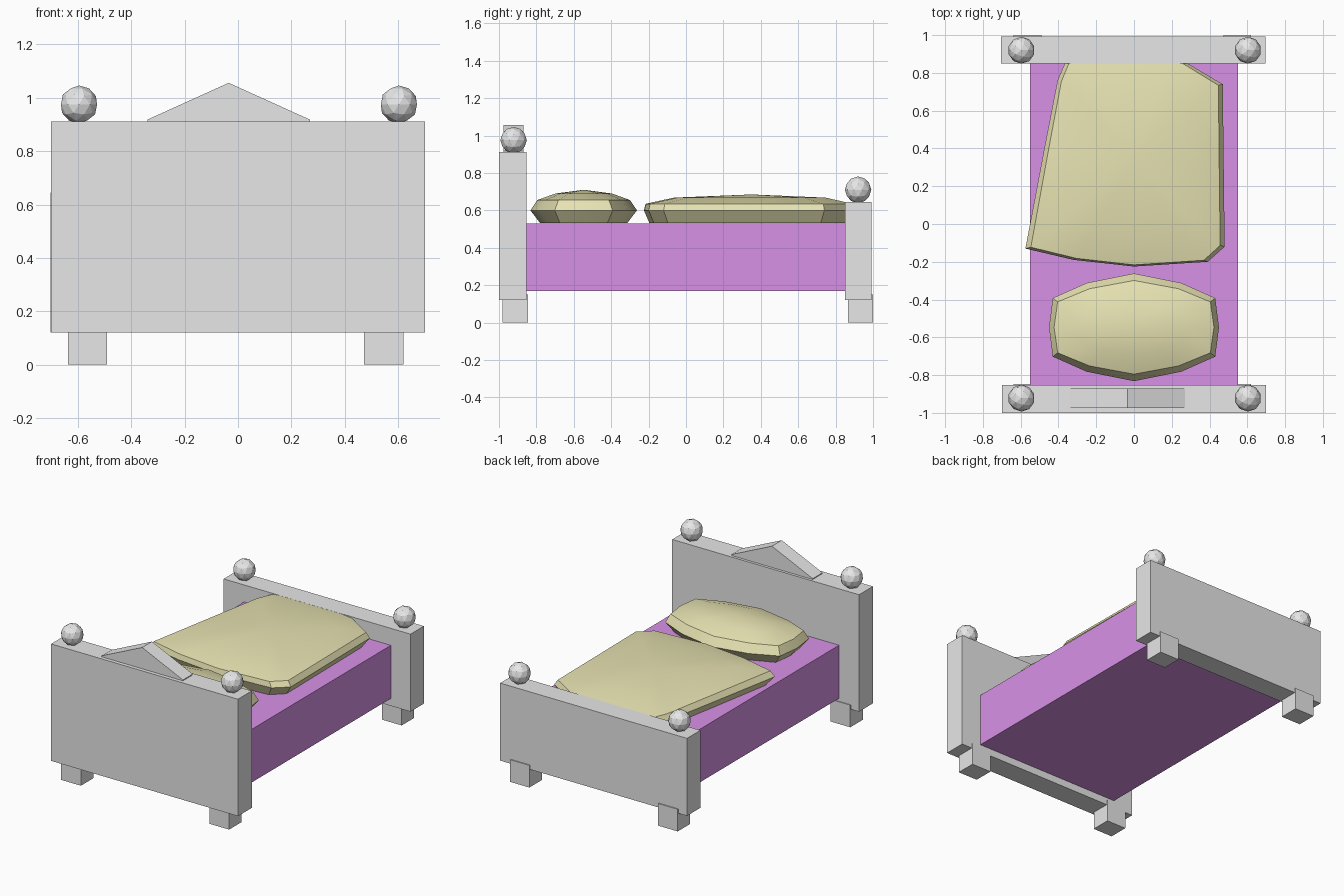
import bpy
import math

cube = bpy.data.objects.get("Cube")
if cube:
    bpy.data.objects.remove(cube, do_unlink=True)


def material(name, rgb):
    mat = bpy.data.materials.new(name)
    mat.use_nodes = True
    colour = (*rgb, 1)
    mat.diffuse_color = colour
    mat.node_tree.nodes["Principled BSDF"].inputs["Base Color"].default_value = colour
    return mat


grey = material("frame grey", (0.8, 0.8, 0.8))
purple = material("mattress purple", (0.8, 0.33, 0.93))
cream = material("bedding cream", (0.9, 0.86, 0.5))


def mesh_object(name, verts, faces, mat):
    mesh = bpy.data.meshes.new(name)
    mesh.from_pydata(verts, [], faces)
    mesh.materials.append(mat)
    obj = bpy.data.objects.new(name, mesh)
    bpy.context.collection.objects.link(obj)
    return obj


def prism(name, profile, y0, y1, mat):
    """Extrude an x-z profile (counter-clockwise from the front) along y."""
    n = len(profile)
    verts = [(x, y, z) for y in (y0, y1) for x, z in profile]
    faces = [tuple(range(n)), tuple(reversed(range(n, 2 * n)))]
    faces += [(i, i + n, (i + 1) % n + n, (i + 1) % n) for i in range(n)]
    return mesh_object(name, verts, faces, mat)


def box(name, x0, x1, y0, y1, z0, z1, mat):
    return prism(name, [(x0, z0), (x1, z0), (x1, z1), (x0, z1)], y0, y1, mat)


def cushion(name, outline, centre, layers, top):
    """Stack scaled copies of an outline and close it with a domed top."""
    n = len(outline)
    cx, cy = centre
    verts = [(cx + x * sx, cy + y * sy, z)
             for z, sx, sy in layers for x, y in outline]
    faces = [tuple(reversed(range(n)))]
    for k in range(len(layers) - 1):
        a, b = k * n, (k + 1) * n
        faces += [(a + i, a + (i + 1) % n, b + (i + 1) % n, b + i) for i in range(n)]
    verts.append((cx, cy, top))
    apex, last = len(verts) - 1, (len(layers) - 1) * n
    faces += [(last + i, last + (i + 1) % n, apex) for i in range(n)]
    obj = mesh_object(name, verts, faces, cream)
    bpy.ops.object.select_all(action="DESELECT")
    obj.select_set(True)
    bpy.context.view_layer.objects.active = obj
    bpy.ops.object.shade_smooth_by_angle(angle=math.radians(30))
    return obj


# Boards, mattress and the pointed crest
box("headboard", -0.7, 0.7, -1.0, -0.852, 0.12, 0.912, grey)
box("footboard", -0.703, 0.697, 0.85, 0.993, 0.12, 0.645, grey)
box("mattress", -0.55, 0.55, -0.855, 0.855, 0.17, 0.53, purple)
prism("crest", [(-0.34, 0.9), (0.27, 0.9), (0.27, 0.918), (-0.035, 1.056), (-0.34, 0.918)],
      -0.975, -0.87, grey)

# Legs and ball finials
for end, y0, y1, ball_y, ball_z in (("head", -0.98, -0.846, -0.922, 0.975),
                                    ("foot", 0.866, 1.0, 0.92, 0.71)):
    for side, x0, ball_x in (("right", -0.638, -0.596), ("left", 0.473, 0.603)):
        box(f"{end}_leg_{side}", x0, x0 + 0.147, y0, y1, 0, 0.15, grey)
        bpy.ops.mesh.primitive_ico_sphere_add(subdivisions=2, radius=0.071,
                                              location=(ball_x, ball_y, ball_z))
        ball = bpy.context.object
        ball.name = f"{end}_finial_{side}"
        ball.data.materials.append(grey)

# Pillow: one half outline mirrored across x
half = [(0, -0.285), (0.25, -0.235), (0.43, -0.155), (0.45, 0),
        (0.43, 0.155), (0.25, 0.235), (0, 0.285)]
pillow_outline = half + [(-x, y) for x, y in reversed(half[1:-1])]
cushion("pillow", pillow_outline, (0, -0.547),
        [(0.533, 0.88, 0.82), (0.6, 1, 1), (0.655, 0.94, 0.87), (0.69, 0.6, 0.53)], 0.71)

# Blanket with one corner pulled outwards, tucked into the footboard
blanket = [(-0.575, -0.13), (-0.32, -0.19), (0, -0.225), (0.39, -0.2), (0.48, -0.12),
           (0.475, 0.3), (0.47, 0.74), (0.2, 0.9), (-0.345, 0.9), (-0.405, 0.76),
           (-0.475, 0.4)]
cushion("blanket", [(x, y - 0.35) for x, y in blanket], (0, 0.35),
        [(0.533, 0.9, 0.95), (0.6, 1, 1), (0.635, 0.95, 0.985), (0.668, 0.68, 0.72)], 0.685)
